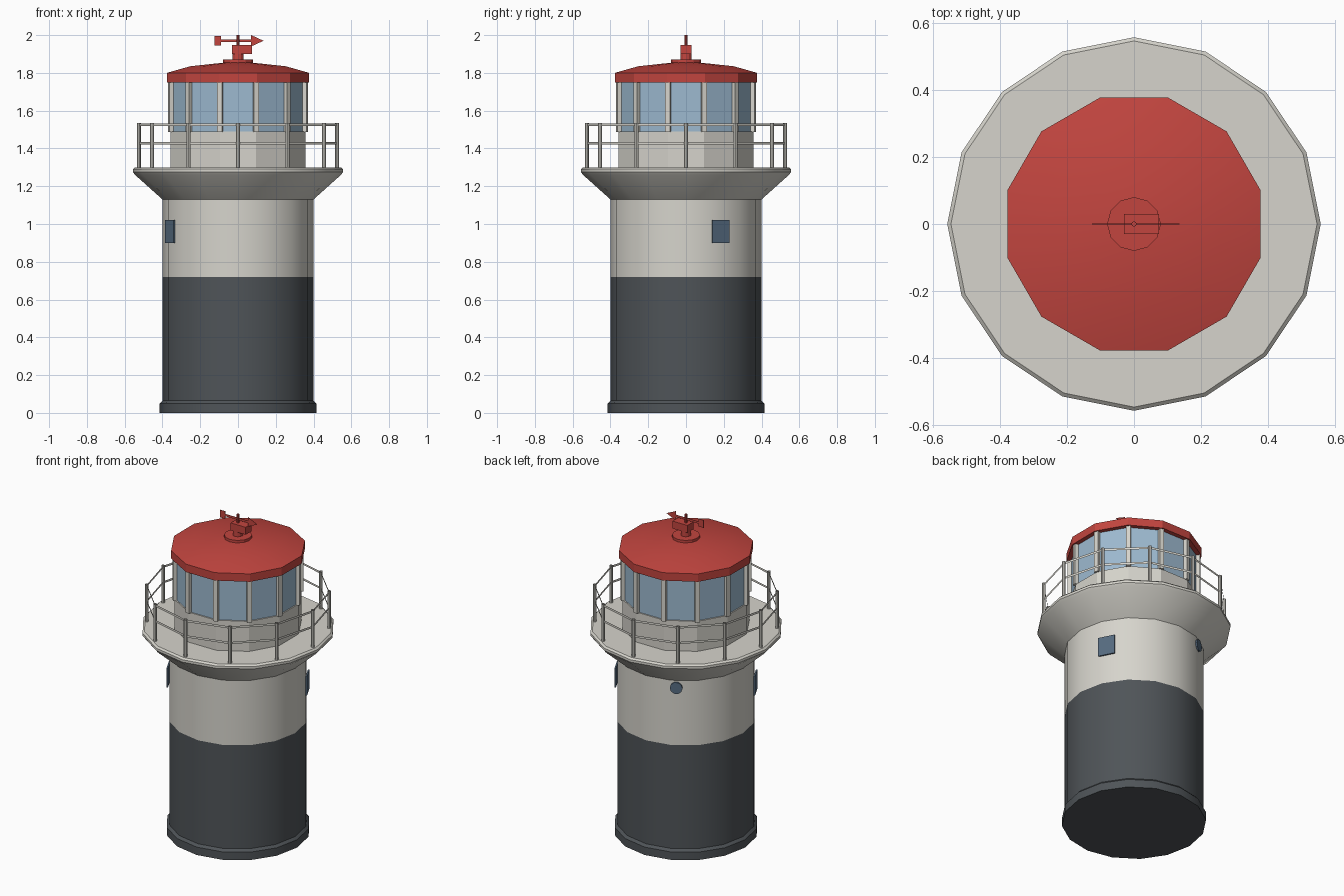
import bpy, bmesh
from math import sin, cos, pi, radians
from mathutils import Matrix, Vector

cube = bpy.data.objects.get("Cube")
if cube:
    bpy.data.objects.remove(cube, do_unlink=True)


def material(name, hexcode):
    def linear(i):
        c = int(hexcode[i:i + 2], 16) / 255
        return ((c + 0.055) / 1.055) ** 2.4
    colour = (linear(0), linear(2), linear(4), 1)
    m = bpy.data.materials.new(name)
    m.diffuse_color = colour
    m.use_nodes = True
    node = next(n for n in m.node_tree.nodes if n.type == 'BSDF_PRINCIPLED')
    node.inputs["Base Color"].default_value = colour
    node.inputs["Roughness"].default_value = 0.8
    return m


white = material("off_white", "D6D4CC")
dark = material("charcoal", "4F5458")
red = material("roof_red", "C2453F")
glass = material("lantern_glass", "9DBAD0")
pane = material("window_blue_grey", "566B80")


def finish(bm, name, *mats):
    mesh = bpy.data.meshes.new(name)
    bm.to_mesh(mesh)
    bm.free()
    for m in mats:
        mesh.materials.append(m)
    ob = bpy.data.objects.new(name, mesh)
    bpy.context.collection.objects.link(ob)
    bpy.ops.object.select_all(action='DESELECT')
    ob.select_set(True)
    bpy.context.view_layer.objects.active = ob
    bpy.ops.object.shade_smooth_by_angle(angle=radians(28))
    return ob


def lathe(bm, profile, sides, phase=0, bottom=True, top=True, centre=(0, 0)):
    """Revolve (radius, height) points into rings; phase is in degrees."""
    rings = []
    for r, z in profile:
        angles = [radians(phase) + 2 * pi * i / sides for i in range(sides)]
        rings.append([bm.verts.new((centre[0] + r * cos(a), centre[1] + r * sin(a), z))
                      for a in angles])
    for low, high in zip(rings, rings[1:]):
        for i in range(sides):
            j = (i + 1) % sides
            bm.faces.new((low[i], low[j], high[j], high[i]))
    if bottom:
        bm.faces.new(rings[0][::-1])
    if top:
        bm.faces.new(rings[-1])


def turned(name, mat, profile, sides, phase=0, **caps):
    bm = bmesh.new()
    lathe(bm, profile, sides, phase, **caps)
    return finish(bm, name, mat)


def box(bm, size, centre, turn=0):
    m = (Matrix.Rotation(radians(turn), 4, 'Z') @ Matrix.Translation(centre)
         @ Matrix.Diagonal((*size, 1)))
    bmesh.ops.create_cube(bm, size=1, matrix=m)


# Tower: dark lower band, pale upper band
bm = bmesh.new()
lathe(bm, [(0.415, 0), (0.415, 0.05), (0.4, 0.065), (0.4, 0.72), (0.4, 1.13)], 16, top=False)
for f in bm.faces:
    f.material_index = 1 if f.calc_center_median().z > 0.72 else 0
finish(bm, "tower", dark, white)

# Flared gallery deck
turned("gallery_deck", white,
       [(0.4, 1.13), (0.545, 1.26), (0.556, 1.275), (0.556, 1.29), (0.545, 1.3)], 16, bottom=False)

# Two opposite windows and a round one
for name, turn in (("left_window", 27), ("right_window", 207)):
    bm = bmesh.new()
    box(bm, (0.009, 0.1, 0.12), (0.403, 0, 0.96), turn)
    finish(bm, name, pane)
bm = bmesh.new()
bmesh.ops.create_cone(bm, cap_ends=True, segments=10, radius1=0.037, radius2=0.037, depth=0.009,
                      matrix=Matrix.Rotation(radians(117), 4, 'Z')
                      @ Matrix.Translation((0.403, 0, 1.085)) @ Matrix.Rotation(pi / 2, 4, 'Y'))
finish(bm, "porthole", pane)

# Railing: open posts and two thin bands
bm = bmesh.new()
for i in range(12):
    a = i * pi / 6
    lathe(bm, [(0.0105, 1.295), (0.0105, 1.535)], 8, bottom=False, top=False,
          centre=(0.525 * cos(a), 0.525 * sin(a)))
finish(bm, "railing_posts", white)
for name, z in (("top_rail", 1.518), ("middle_rail", 1.42)):
    turned(name, white, [(0.525, z), (0.525, z + 0.014)], 12, bottom=False, top=False)

# Lantern room: wall, glass and mullions
turned("lantern_wall", white, [(0.37, 1.29), (0.37, 1.49)], 12, 15)
turned("lantern_panes", glass, [(0.362, 1.485), (0.362, 1.76)], 12, 15)
bm = bmesh.new()
for i in range(12):
    box(bm, (0.025, 0.028, 0.27), (0.368, 0, 1.622), 15 + 30 * i)
finish(bm, "mullions", white)

# Roof and its stepped cap
turned("roof", red, [(0.39, 1.75), (0.39, 1.8), (0.262, 1.835), (0.06, 1.856)], 12, 15)
turned("roof_cap", red, [(0.08, 1.845), (0.08, 1.87)], 12)
turned("vane_neck", red, [(0.03, 1.865), (0.03, 1.905)], 12)

# Weather vane: block, rod and flat arrow
bm = bmesh.new()
box(bm, (0.105, 0.06, 0.047), (0.022, 0, 1.924))
finish(bm, "vane_block", red)
turned("vane_rod", red, [(0.008, 1.94), (0.008, 2)], 8)
bm = bmesh.new()
outline = [(-0.125, 0.024), (-0.09, 0.024), (-0.09, 0.007), (0.07, 0.007), (0.07, 0.03), (0.135, 0)]
outline += [(x, -z) for x, z in outline[-2::-1]]
arrow = bm.faces.new([bm.verts.new((x, -0.001, 1.97 + z)) for x, z in outline])
extruded = bmesh.ops.extrude_face_region(bm, geom=[arrow], use_keep_orig=True)
bmesh.ops.translate(bm, vec=Vector((0, 0.002, 0)),
                    verts=[v for v in extruded["geom"] if isinstance(v, bmesh.types.BMVert)])
bmesh.ops.recalc_face_normals(bm, faces=bm.faces)
finish(bm, "vane_arrow", red)
